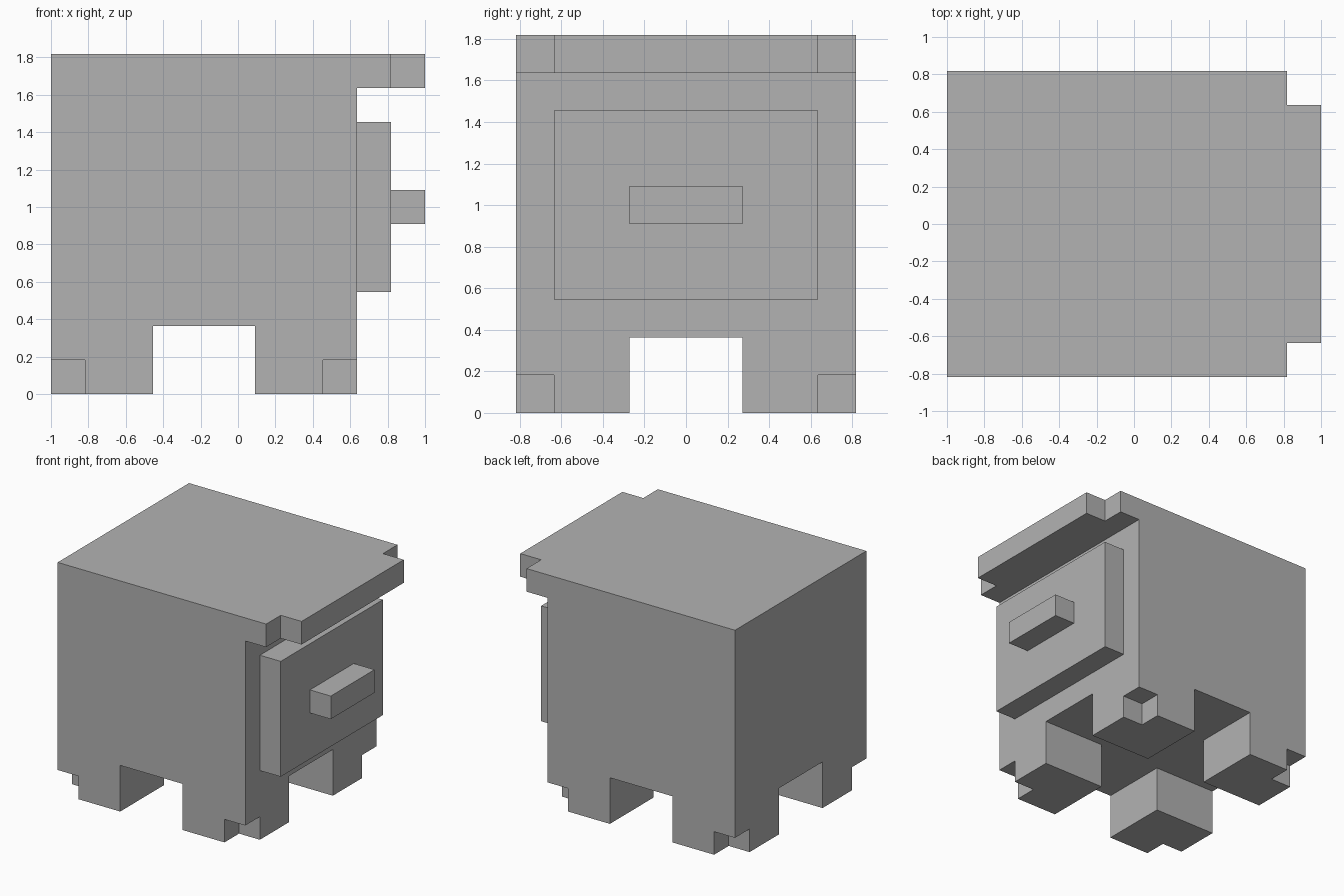
import bpy

cube = bpy.data.objects.get("Cube")
if cube:
    bpy.data.objects.remove(cube, do_unlink=True)

U = 2 / 11  # one block

grey = bpy.data.materials.new("plain_grey")
grey.use_nodes = True
COLOUR = (0.448, 0.448, 0.448, 1)
grey.diffuse_color = COLOUR
grey.node_tree.nodes["Principled BSDF"].inputs["Base Color"].default_value = COLOUR


def box(name, x, y, z):
    """Box from (low, high) ranges counted in blocks."""
    bpy.ops.mesh.primitive_cube_add(size=1)
    ob = bpy.context.object
    ob.name = name
    for v in ob.data.vertices:
        v.co = [U * (r[0] if c < 0 else r[1]) for c, r in zip(v.co, (x, y, z))]
    ob.data.materials.append(grey)
    return ob


def carve(target, x, y, z):
    """Cut a box-shaped piece out of the target."""
    cutter = box("cutter", x, y, z)
    cutter.hide_render = True
    mod = target.modifiers.new("carve", 'BOOLEAN')
    mod.operation = 'DIFFERENCE'
    mod.solver = 'EXACT'
    mod.object = cutter
    bpy.context.view_layer.objects.active = target
    bpy.ops.object.modifier_apply(modifier=mod.name)
    bpy.data.objects.remove(cutter, do_unlink=True)


LEFT, RIGHT, SIDE, TOP = -5.5, 3.5, 4.5, 10  # cabinet limits

# Cabinet with its overhanging top
body = box("cabinet_body", (LEFT, 5.5), (-SIDE, SIDE), (0, TOP))
carve(body, (RIGHT, 7), (-6, 6), (-1, 9))

# Gaps between the four legs
carve(body, (LEFT + 3, RIGHT - 3), (-6, 6), (-1, 2))
carve(body, (-7, 7), (-1.5, 1.5), (-1, 2))

for s in (-1, 1):
    y = sorted((s * (SIDE - 1), s * 6))
    # Notched corners of the overhang
    carve(body, (RIGHT + 1, 7), y, (8, 11))
    # Notched outer corners of the feet
    carve(body, (-7, LEFT + 1), y, (-1, 1))
    carve(body, (RIGHT - 1, 5), y, (-1, 1))

# Door panel and handle
box("door_panel", (RIGHT, RIGHT + 1), (-3.5, 3.5), (3, 8))
box("door_handle", (RIGHT + 1, RIGHT + 2), (-1.5, 1.5), (5, 6))
